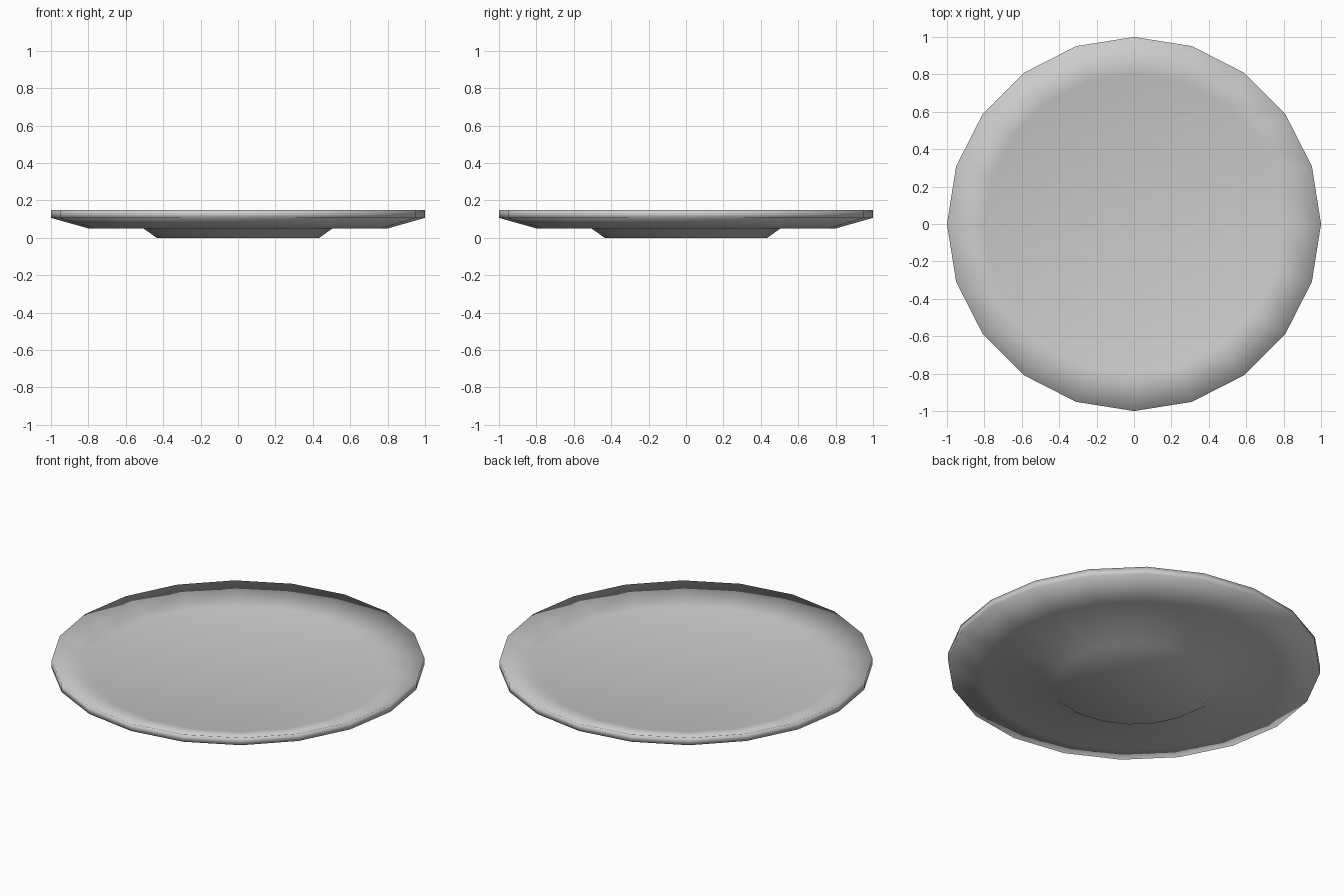
import bpy, bmesh, math

if "Cube" in bpy.data.objects:
    bpy.data.objects.remove(bpy.data.objects["Cube"])

SIDES = 20

# Plate cross-section (radius, height): foot, underside, rim, inner dish
PROFILE = [
    (0.435, 0.0), (0.505, 0.05), (0.80, 0.05),
    (1.0, 0.107), (1.0, 0.15), (0.80, 0.093),
]

bm = bmesh.new()
rings = []
for r, z in PROFILE:
    rings.append([
        bm.verts.new((r * math.cos(2 * math.pi * i / SIDES),
                      r * math.sin(2 * math.pi * i / SIDES), z))
        for i in range(SIDES)])

# Walls between rings
for low, high in zip(rings, rings[1:]):
    for i in range(SIDES):
        j = (i + 1) % SIDES
        bm.faces.new((low[i], low[j], high[j], high[i]))

# Foot base and eating surface
bm.faces.new(list(reversed(rings[0])))
bm.faces.new(rings[-1])

# Smooth shading everywhere
for f in bm.faces:
    f.smooth = True

mesh = bpy.data.meshes.new("plate")
bm.to_mesh(mesh)
bm.free()
plate = bpy.data.objects.new("plate", mesh)
bpy.context.collection.objects.link(plate)
